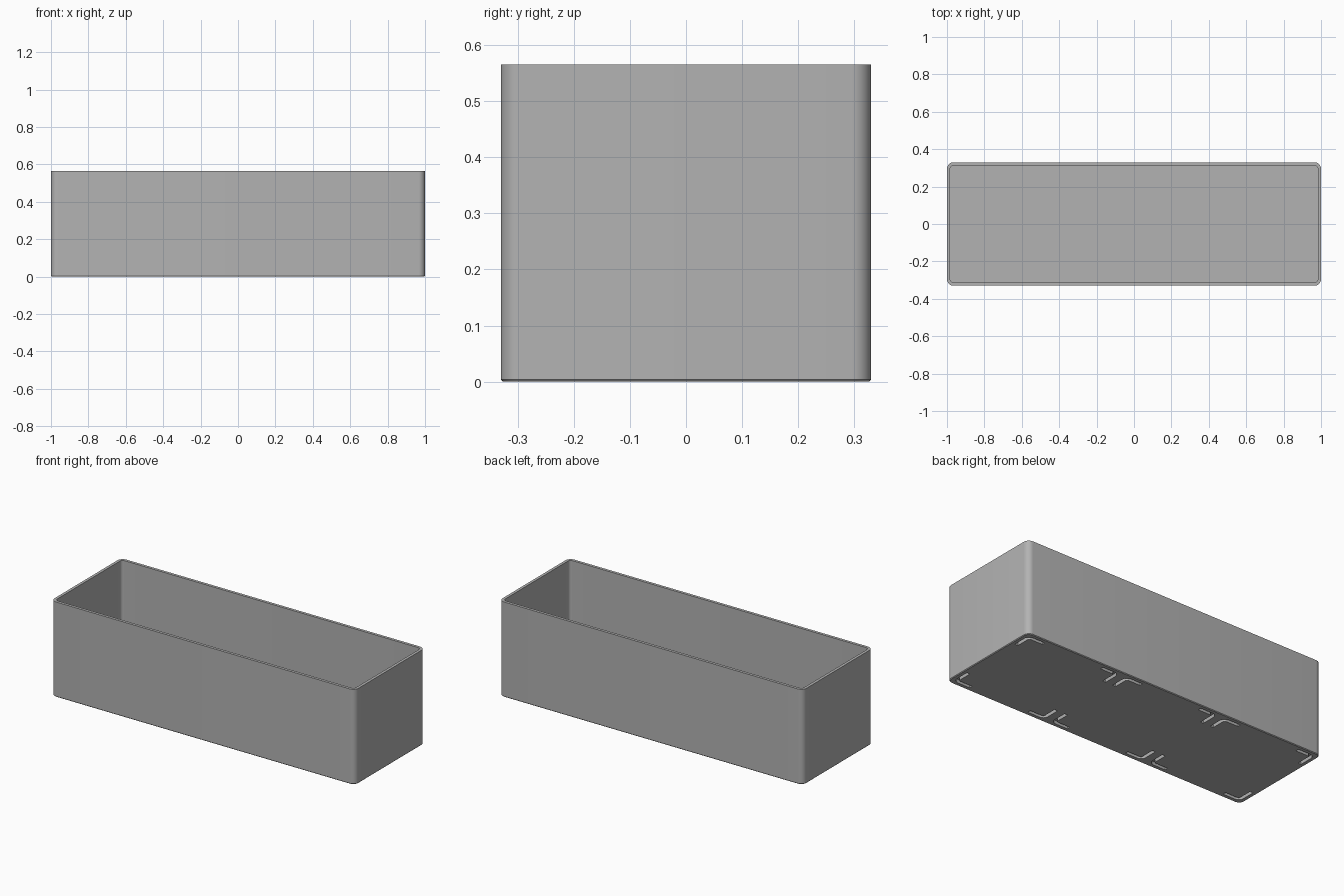
import bpy
import bmesh
from math import cos, sin, pi

LENGTH, WIDTH, HEIGHT = 2.0, 0.66, 0.565
WALL, FLOOR, RADIUS = 0.017, 0.03, 0.035
CELLS = 3
GROOVE_IN, GROOVE_OUT, ARM, DEPTH = 0.024, 0.044, 0.135, 0.02

cube = bpy.data.objects.get("Cube")
if cube:
    bpy.data.objects.remove(cube)

grey = bpy.data.materials.new("plain grey")
grey.use_nodes = True
colour = (0.45, 0.45, 0.45, 1)
grey.diffuse_color = colour
grey.node_tree.nodes["Principled BSDF"].inputs["Base Color"].default_value = colour


def arc(cx, cy, r, start, end, steps=8):
    return [(cx + r * cos(start + (end - start) * i / steps),
             cy + r * sin(start + (end - start) * i / steps)) for i in range(steps + 1)]


def rounded_rectangle(inset):
    r = RADIUS - inset
    x, y = LENGTH / 2 - RADIUS, WIDTH / 2 - RADIUS
    points = []
    for k, (sx, sy) in enumerate([(1, 1), (-1, 1), (-1, -1), (1, -1)]):
        points += arc(sx * x, sy * y, r, k * pi / 2, (k + 1) * pi / 2)
    return points


def loft(bm, rings):
    """Skin a stack of (outline, height) rings and cap both ends."""
    loops = [[bm.verts.new((x, y, z)) for x, y in outline] for outline, z in rings]
    n = len(loops[0])
    for a, b in zip(loops, loops[1:]):
        for i in range(n):
            j = (i + 1) % n
            bm.faces.new((a[i], a[j], b[j], b[i]))
    bm.faces.new(loops[0][::-1])
    bm.faces.new(loops[-1])


def make_object(name, bm):
    bmesh.ops.recalc_face_normals(bm, faces=bm.faces)
    mesh = bpy.data.meshes.new(name)
    bm.to_mesh(mesh)
    bm.free()
    mesh.materials.append(grey)
    obj = bpy.data.objects.new(name, mesh)
    bpy.context.collection.objects.link(obj)
    return obj


# Open box: outer skin with a fine bottom chamfer, over the rim, down to the floor
bm = bmesh.new()
loft(bm, [(rounded_rectangle(0.004), 0), (rounded_rectangle(0), 0.004),
          (rounded_rectangle(0), HEIGHT), (rounded_rectangle(WALL), HEIGHT),
          (rounded_rectangle(WALL), FLOOR)])
box = make_object("open_box", bm)

# Angled grooves under the corners of each cell
centre = GROOVE_OUT + 0.012
angle_outline = ([(ARM, GROOVE_IN)]
                 + arc(centre, centre, centre - GROOVE_IN, 1.5 * pi, pi)
                 + [(GROOVE_IN, ARM), (GROOVE_OUT, ARM)]
                 + arc(centre, centre, centre - GROOVE_OUT, pi, 1.5 * pi)
                 + [(ARM, GROOVE_OUT)])
bm = bmesh.new()
cell = LENGTH / CELLS
for c in range(CELLS):
    middle = -LENGTH / 2 + cell * (c + 0.5)
    for sx in (-1, 1):
        for sy in (-1, 1):
            outline = [(middle + sx * (cell / 2 - x), sy * (WIDTH / 2 - y))
                       for x, y in angle_outline]
            loft(bm, [(outline, -0.02), (outline, DEPTH)])
cutter = make_object("groove_cutter", bm)
cutter.hide_render = True

cut = box.modifiers.new("grooves", "BOOLEAN")
cut.operation = "DIFFERENCE"
cut.solver = "EXACT"
cut.object = cutter

# Apply the cut and drop the helper
bpy.ops.object.select_all(action="DESELECT")
box.select_set(True)
bpy.context.view_layer.objects.active = box
bpy.ops.object.modifier_apply(modifier=cut.name)
bpy.data.objects.remove(cutter)
bpy.ops.object.shade_smooth_by_angle(angle=pi / 6)
